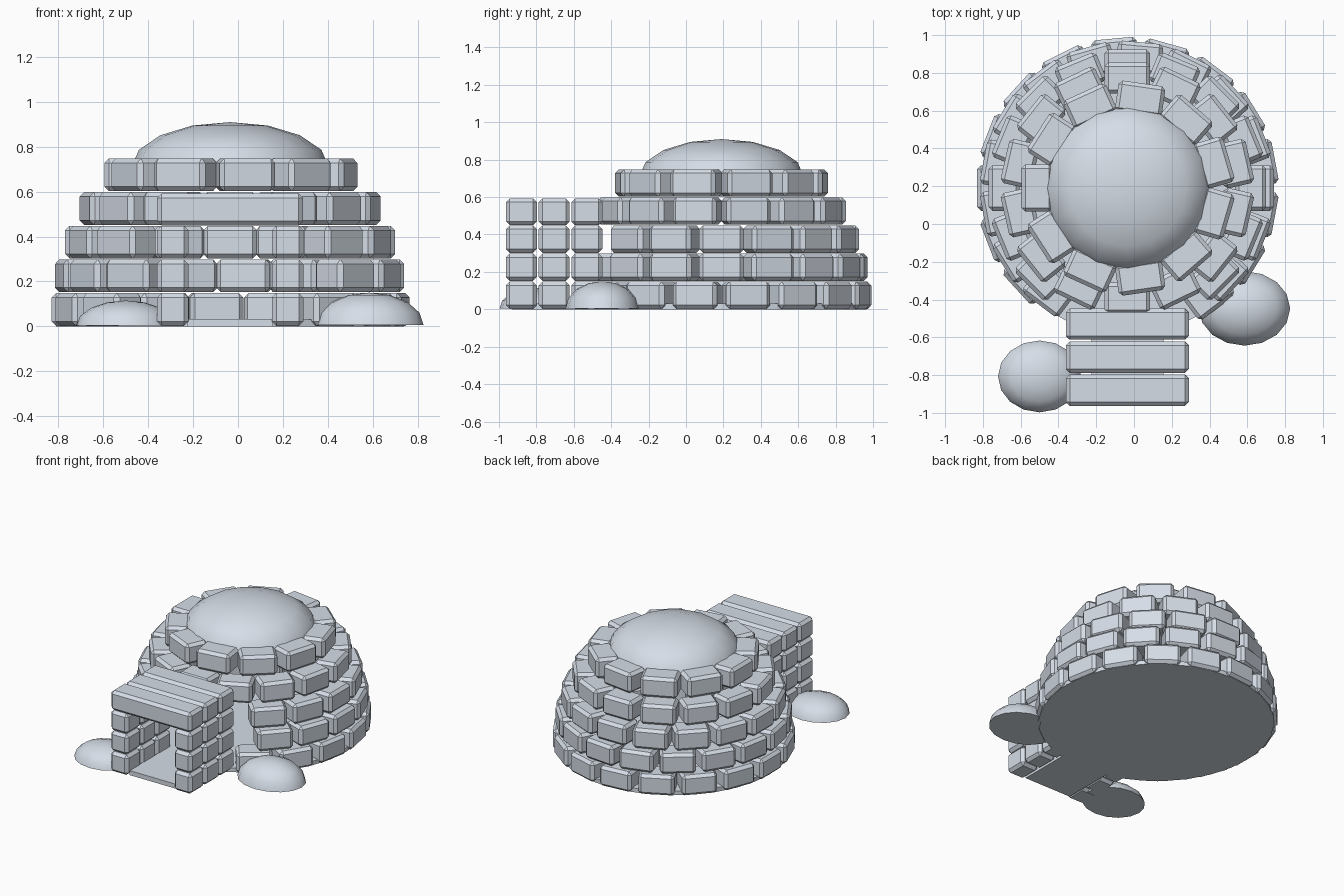
import bpy, bmesh, math
from mathutils import Matrix, Vector

if "Cube" in bpy.data.objects:
    bpy.data.objects.remove(bpy.data.objects["Cube"])

CX, CY = -0.035, 0.19          # centre of the dome
DEPTH, HEIGHT = 0.165, 0.146   # common block size

snow = bpy.data.materials.new("pale_snow")
snow.diffuse_color = (0.72, 0.78, 0.86, 1)
snow.use_nodes = True
snow.node_tree.nodes["Principled BSDF"].inputs["Base Color"].default_value = snow.diffuse_color


def finish(name, bm):
    bmesh.ops.recalc_face_normals(bm, faces=bm.faces)
    mesh = bpy.data.meshes.new(name)
    bm.to_mesh(mesh)
    bm.free()
    mesh.materials.append(snow)
    obj = bpy.data.objects.new(name, mesh)
    bpy.context.collection.objects.link(obj)
    return obj


def add_box(bm, centre, size, angle=0.0):
    mat = (Matrix.Translation(centre) @ Matrix.Rotation(angle, 4, 'Z')
           @ Matrix.Diagonal((*size, 1)))
    bmesh.ops.create_cube(bm, size=1, matrix=mat)


def chamfer(obj, width=0.02):
    mod = obj.modifiers.new("chamfer", 'BEVEL')
    mod.width = width
    mod.segments = 1
    mod.limit_method = 'ANGLE'


def half_dome(name, centre, radii, segments=16, rings=8):
    """Closed upper half of a squashed sphere, smooth on top."""
    bm = bmesh.new()
    bmesh.ops.create_uvsphere(bm, u_segments=segments, v_segments=rings, radius=1)
    bmesh.ops.delete(bm, geom=[v for v in bm.verts if v.co.z < -0.01], context='VERTS')
    rim = [e for e in bm.edges if e.is_boundary]
    bmesh.ops.contextual_create(bm, geom=rim)
    bmesh.ops.transform(bm, verts=bm.verts,
                        matrix=Matrix.Translation(centre) @ Matrix.Diagonal((*radii, 1)))
    obj = finish(name, bm)
    bpy.ops.object.select_all(action='DESELECT')
    bpy.context.view_layer.objects.active = obj
    obj.select_set(True)
    bpy.ops.object.shade_smooth_by_angle(angle=math.radians(50))
    return obj


# Wall courses: outer radius, block count, half-step offset, block length, door gap
courses = [
    ("wall_course_1", 0.795, 17, 0.5, 0.24, True),
    ("wall_course_2", 0.775, 17, 0.0, 0.24, True),
    ("wall_course_3", 0.735, 16, 0.0, 0.24, True),
    ("wall_course_4", 0.665, 14, 0.5, 0.24, False),
    ("wall_course_5", 0.560, 11, 0.5, 0.25, False),
]
for row, (name, outer, count, offset, length, door) in enumerate(courses):
    bm = bmesh.new()
    radius = outer - DEPTH / 2
    z = 0.002 + row * 0.15 + HEIGHT / 2
    for i in range(count):
        a = (i + offset) * 2 * math.pi / count
        if door and abs(a - 1.5 * math.pi) < math.radians(30):
            continue
        add_box(bm, (CX + radius * math.cos(a), CY + radius * math.sin(a), z),
                (DEPTH, length, HEIGHT), a)
    chamfer(finish(name, bm))

# Rounded snow cap on the roof
half_dome("roof_cap", (CX, CY, 0.71), (0.44, 0.44, 0.20))

# Entrance tunnel: two walls of stacked blocks with long roof blocks
walls, roof = bmesh.new(), bmesh.new()
for i in range(3):
    y = -0.88 + i * 0.175
    for side in (-1, 1):
        for row in range(3):
            add_box(walls, (CX + side * 0.256, y, 0.075 + row * 0.15),
                    (0.14, DEPTH, HEIGHT))
    add_box(roof, (CX, y, 0.521), (0.65, DEPTH, 0.143))
chamfer(finish("tunnel_walls", walls))
chamfer(finish("tunnel_roof", roof))

# Floor of the dome and of the tunnel
bm = bmesh.new()
bmesh.ops.create_cone(bm, cap_ends=True, segments=32, radius1=0.775, radius2=0.775,
                      depth=0.03, matrix=Matrix.Translation((CX, CY, 0.015)))
finish("dome_floor", bm)
bm = bmesh.new()
add_box(bm, (CX, -0.68, 0.0165), (0.38, 0.50, 0.033))
finish("tunnel_floor", bm)

# Snow mounds beside the entrance
half_dome("snow_mound_right", (0.585, -0.447, 0.005), (0.242, 0.197, 0.145))
half_dome("snow_mound_left", (-0.50, -0.807, 0.003), (0.22, 0.19, 0.112))
